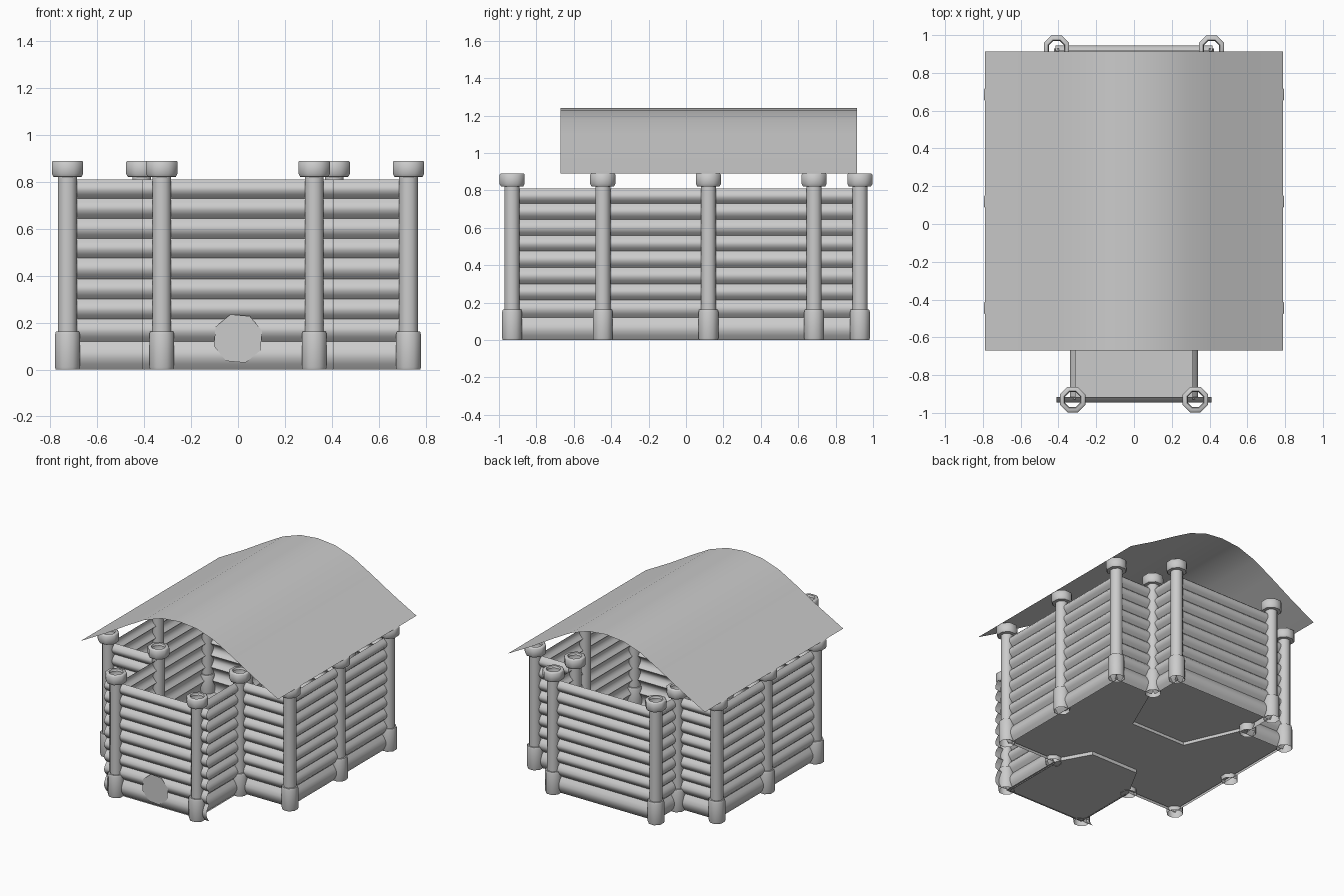
import bpy, bmesh
from math import sin, cos, pi, radians
from mathutils import Vector

if "Cube" in bpy.data.objects:
    bpy.data.objects.remove(bpy.data.objects["Cube"])

def finish(name, bm, mirror=False, smooth=True):
    me = bpy.data.meshes.new(name)
    bm.to_mesh(me)
    bm.free()
    ob = bpy.data.objects.new(name, me)
    bpy.context.collection.objects.link(ob)
    bpy.ops.object.select_all(action='DESELECT')
    ob.select_set(True)
    bpy.context.view_layer.objects.active = ob
    if smooth:
        bpy.ops.object.shade_smooth_by_angle(angle=radians(50))
    if mirror:
        ob.modifiers.new("mirror", 'MIRROR')
    return ob

def skin(bm, rows, closed=False):
    """Bridge consecutive rows of points with quads."""
    vs = [[bm.verts.new(p) for p in r] for r in rows]
    n = len(rows[0])
    for a, b in zip(vs, vs[1:]):
        for i in range(n if closed else n - 1):
            j = (i + 1) % n
            bm.faces.new((a[i], a[j], b[j], b[i]))

# Scalloped log profile shared by every wall: (bulge, height)
LEVELS = [0, .12, .215, .30, .387, .475, .558, .645, .73, .81]
PROFILE = [(-.014 + .03 * sin(pi * k / 5), z0 + (z1 - z0) * k / 5)
           for z0, z1 in zip(LEVELS, LEVELS[1:]) for k in range(5)] + [(-.014, .81)]

def wall(name, a, b, mirror=True):
    a, b = Vector((*a, 0)), Vector((*b, 0))
    d = (b - a).normalized()
    out = Vector((d.y, -d.x, 0))
    bm = bmesh.new()
    skin(bm, [[p + out * o + Vector((0, 0, z)) for p in (a, b)] for o, z in PROFILE])
    finish(name, bm, mirror)

F, S, N, B = -.93, -.445, .685, .93      # wall lines along y
FX, BX, SX = .325, .41, .727             # wall lines along x
wall("front_wall", (-.41, F), (.41, F), False)
wall("back_wall", (.415, B), (-.415, B), False)
wall("front_bay_side", (FX, F), (FX, S))
wall("front_wing", (FX, S), (SX, S))
wall("side_wall", (SX, S), (SX, N))
wall("back_wing", (SX, N), (BX, N))
wall("back_bay_side", (BX, N), (BX, B))

# Octagonal hollow posts with a thick foot and a wide collar
POST = [(.050, 0), (.053, .01), (.053, .15), (.049, .163), (.040, .163), (.040, .82),
        (.060, .822), (.067, .835), (.067, .885), (.062, .89), (.045, .89), (.040, .875)]

def post(name, x, y):
    bm = bmesh.new()
    skin(bm, [[(x + r / cos(pi / 8) * cos(pi / 8 + k * pi / 4),
                y + r / cos(pi / 8) * sin(pi / 8 + k * pi / 4), z)
               for k in range(8)] for r, z in POST], True)
    finish(name, bm, True)

for name, x, y in [("front_post", FX, F), ("front_inner_post", FX, S),
                   ("front_corner_post", SX, S), ("side_post", SX, .12),
                   ("back_corner_post", SX, N), ("back_inner_post", BX, N),
                   ("back_post", BX, B)]:
    post(name, x, y)

# Floors: main slab level, low front step and raised back step with rims
def floor(name, pts, z):
    bm = bmesh.new()
    bm.faces.new([bm.verts.new((x, y, z)) for x, y in pts])
    finish(name, bm, smooth=False)

def rim(name, pts, z0, z1):
    bm = bmesh.new()
    skin(bm, [[(x, y, z) for x, y in pts] for z in (z0, z1)])
    finish(name, bm, smooth=False)

front_step = [(FX, S), (.19, -.2), (-.19, -.2), (-FX, S)]
back_step = [(-BX, N), (-.22, .25), (.22, .25), (BX, N)]
floor("main_floor", [(SX, S), (SX, N)] + back_step[::-1]
      + [(-SX, N), (-SX, S)] + front_step[::-1], .03)
floor("front_floor", front_step + [(-FX, F), (FX, F)], .005)
floor("back_floor", back_step + [(BX, B), (-BX, B)], .052)
rim("front_step_rim", front_step, .005, .03)
rim("back_step_rim", back_step, .03, .052)

# Arched sheet roof
half = [(.14, 1.226), (.28, 1.178), (.42, 1.10), (.6, .993), (.79, .89)]
arch = [(-x, z) for x, z in half[::-1]] + [(0, 1.24)] + half
bm = bmesh.new()
skin(bm, [[(x, y, z) for x, z in arch] for y in (-.67, .913)])
finish("roof", bm)

# Round patch low on the front wall
bm = bmesh.new()
bm.faces.new([bm.verts.new((.108 * cos(k * pi / 4 + .3), -.947, .132 + .108 * sin(k * pi / 4 + .3)))
              for k in range(8)])
finish("front_patch", bm, smooth=False)
